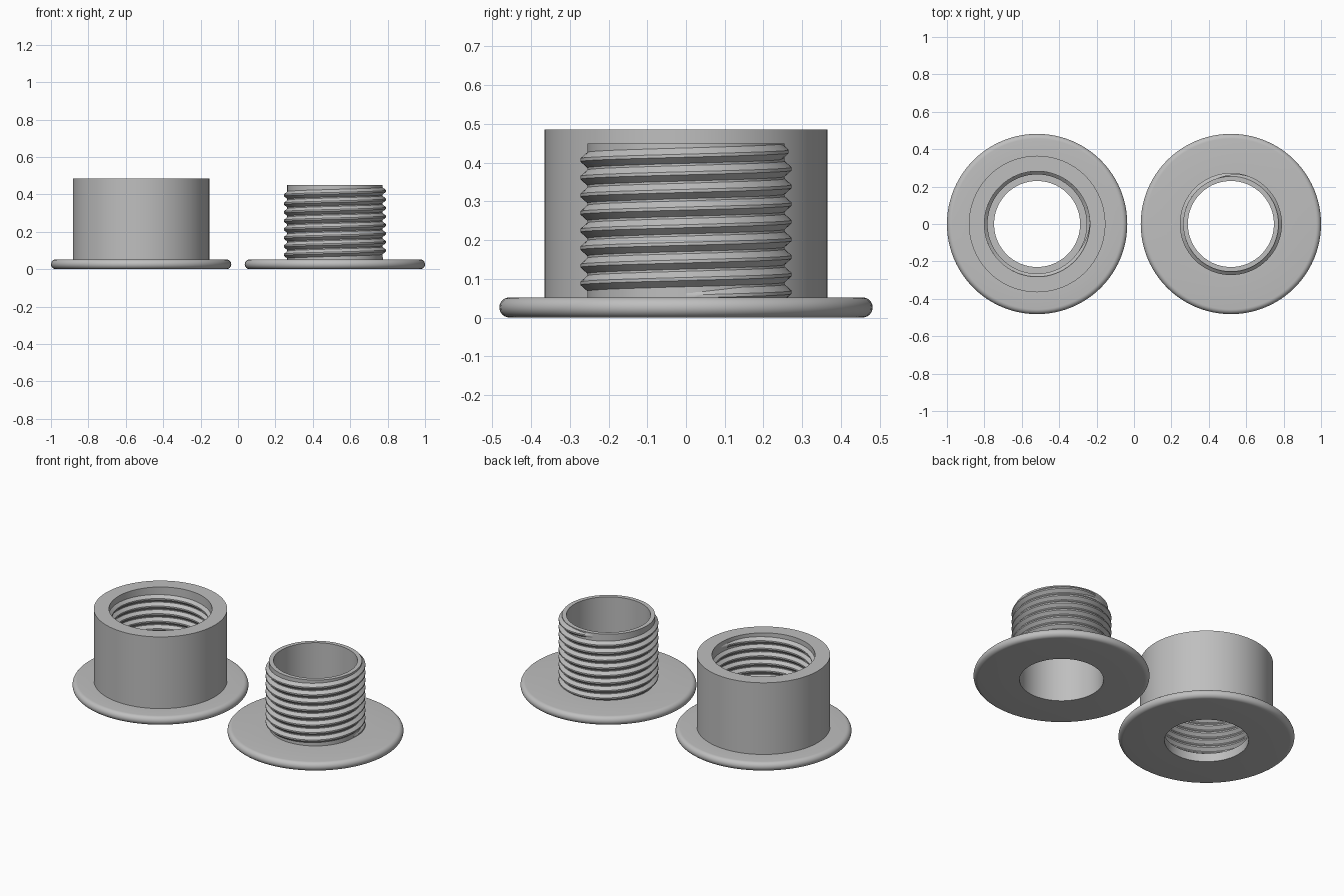
import bpy, bmesh, math

if "Cube" in bpy.data.objects:
    bpy.data.objects.remove(bpy.data.objects["Cube"])

CENTRE = 0.518      # x offset of each half
HOLE = 0.23         # through-hole radius
RIM = 0.482         # flange radius
FLANGE = 0.052      # flange thickness
PITCH = 0.0455      # thread rise per turn

grey = bpy.data.materials.new("grey plastic")
grey.diffuse_color = (0.52, 0.52, 0.52, 1)
grey.use_nodes = True
grey.node_tree.nodes["Principled BSDF"].inputs["Base Color"].default_value = grey.diffuse_color


def finish(bm, name, x):
    bmesh.ops.recalc_face_normals(bm, faces=bm.faces)
    mesh = bpy.data.meshes.new(name)
    bm.to_mesh(mesh)
    bm.free()
    mesh.materials.append(grey)
    ob = bpy.data.objects.new(name, mesh)
    bpy.context.collection.objects.link(ob)
    ob.location.x = x
    bpy.ops.object.select_all(action='DESELECT')
    ob.select_set(True)
    bpy.context.view_layer.objects.active = ob
    bpy.ops.object.shade_smooth_by_angle(angle=math.radians(30))
    return ob


def lathe(name, profile, x, steps=96):
    """Revolve a closed (radius, height) outline around z."""
    bm = bmesh.new()
    rings = []
    for i in range(steps):
        a = 2 * math.pi * i / steps
        rings.append([bm.verts.new((r * math.cos(a), r * math.sin(a), z)) for r, z in profile])
    n = len(profile)
    for i in range(steps):
        p, q = rings[i], rings[(i + 1) % steps]
        for j in range(n):
            k = (j + 1) % n
            bm.faces.new((p[j], q[j], q[k], p[k]))
    return finish(bm, name, x)


def thread(name, root, crest, z0, start, turns, x, steps=72):
    """Helical ridge from root to crest radius, fading out at both ends."""
    bm = bmesh.new()
    embed = root - math.copysign(0.003, crest - root)
    count = int(turns * steps)
    rings = []
    for i in range(count + 1):
        a = start + 2 * math.pi * i / steps
        z = z0 + PITCH * i / steps
        fade = min(1, 0.05 + min(i, count - i) / 7)
        r = root + (crest - root) * fade
        w = 0.020 * (0.4 + 0.6 * fade)
        section = [(embed, -w), (root, -w), (r, -0.004), (r, 0.004), (root, w), (embed, w)]
        rings.append([bm.verts.new((s * math.cos(a), s * math.sin(a), z + h)) for s, h in section])
    for p, q in zip(rings, rings[1:]):
        for j in range(6):
            k = (j + 1) % 6
            bm.faces.new((p[j], q[j], q[k], p[k]))
    bm.faces.new(rings[0])
    bm.faces.new(rings[-1])
    return finish(bm, name, x)


# Flange outline shared by both halves: flat bottom and rounded rim
half = FLANGE / 2
flange = [(HOLE, 0)]
for i in range(13):
    t = -math.pi / 2 + math.pi * i / 12
    flange.append((RIM - half + half * math.cos(t), half + half * math.sin(t)))

# Socket half: flanged cup with a wide bore and internal thread
lathe("socket_body", flange + [(0.365, FLANGE), (0.365, 0.485), (0.282, 0.485),
                               (0.282, FLANGE), (HOLE, FLANGE)], -CENTRE)
thread("socket_thread", 0.282, 0.265, 0.062, math.pi, 8.5, -CENTRE)

# Plug half: flanged tube with external thread
lathe("plug_body", flange + [(0.255, FLANGE), (0.255, 0.45), (HOLE, 0.45)], CENTRE)
thread("plug_thread", 0.255, 0.273, 0.054, 0, 8.3, CENTRE)
